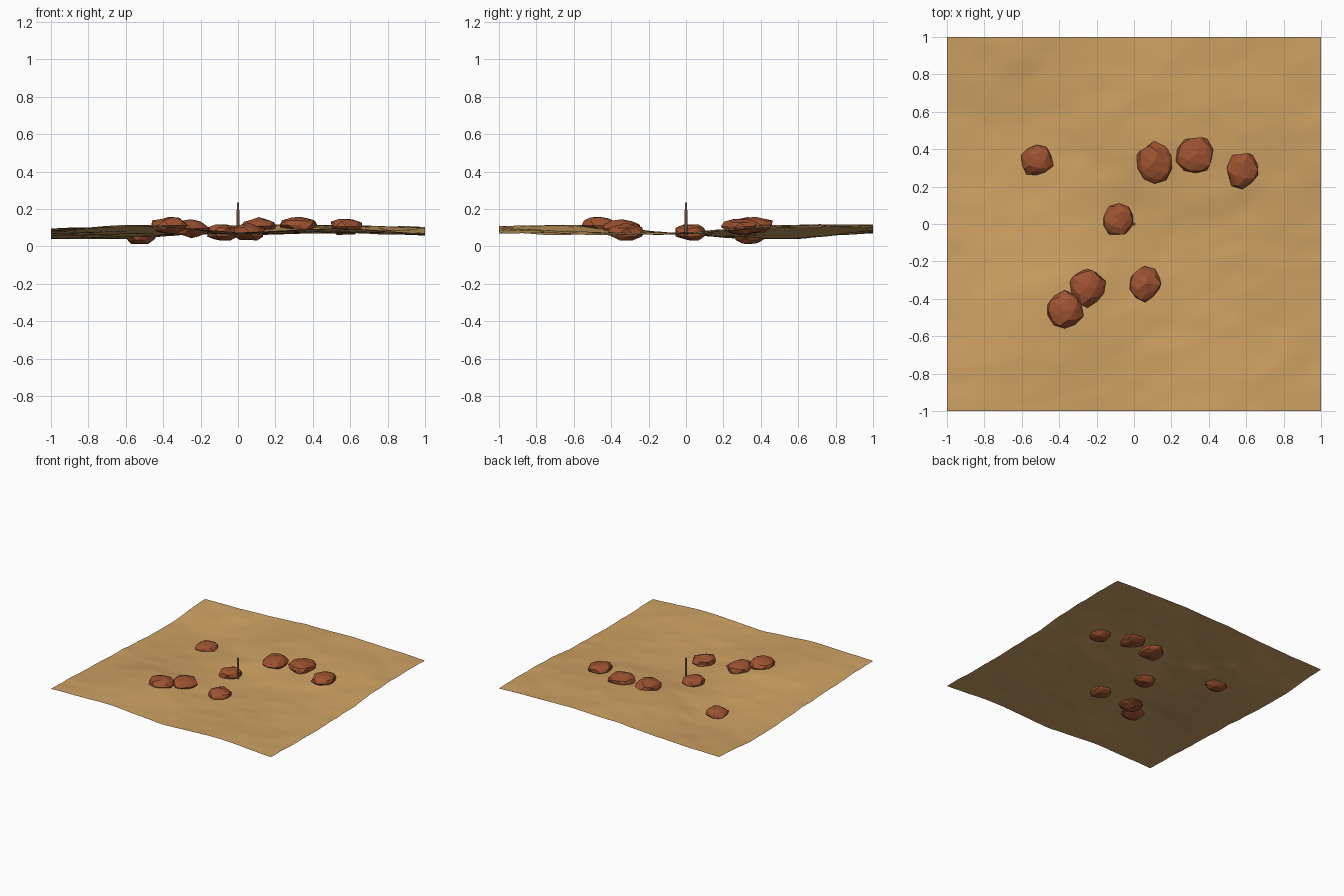
import bpy, bmesh, math, random
from mathutils import Vector, noise

if "Cube" in bpy.data.objects:
    bpy.data.objects.remove(bpy.data.objects["Cube"])


def material(name, color):
    m = bpy.data.materials.new(name)
    m.use_nodes = True
    m.diffuse_color = (*color, 1)
    m.node_tree.nodes["Principled BSDF"].inputs["Base Color"].default_value = (*color, 1)
    return m


sand = material("sand", (0.62, 0.36, 0.125))
rock_brown = material("red brown rock", (0.34, 0.085, 0.03))
wood = material("pale wood", (0.42, 0.27, 0.14))


def make_object(name, bm, mat):
    mesh = bpy.data.meshes.new(name)
    bm.to_mesh(mesh)
    bm.free()
    mesh.materials.append(mat)
    ob = bpy.data.objects.new(name, mesh)
    bpy.context.collection.objects.link(ob)
    return ob


# Broad ground heights, rows from front to back, columns from right to left
HEIGHTS = [
    [.095, .108, .075, .095, .07],
    [.08, .112, .07, .075, .06],
    [.06, .066, .065, .075, .07],
    [.04, .045, .108, .108, .10],
    [.07, .08, .11, .112, .10],
]


def spline(vals, t):
    """Smooth curve through evenly spaced values, t from -1 to 1."""
    s = (t + 1) / 2 * (len(vals) - 1)
    i = min(int(s), len(vals) - 2)
    f = s - i
    a, b, c, d = (vals[min(max(i + k, 0), len(vals) - 1)] for k in (-1, 0, 1, 2))
    return b + f / 2 * (c - a + f * (2*a - 5*b + 4*c - d + f * (3*b - a - 3*c + d)))


def ground(x, y):
    z = spline([spline(row, x) for row in HEIGHTS], y)
    p = Vector((x * 4 + y, y * 6 - x, 2))
    return z + 0.006 * noise.noise(p) + 0.003 * noise.noise(p * 2.2)


# Rolling sand sheet
bm = bmesh.new()
bmesh.ops.create_grid(bm, x_segments=64, y_segments=64, size=1)
for v in bm.verts:
    v.co.z = ground(v.co.x, v.co.y)
for f in bm.faces:
    f.smooth = True
make_object("sand_ground", bm, sand)

# Jagged rocks: x, y, half width, half depth
ROCKS = [
    (-.52, .34, .09, .09), (.11, .33, .10, .11), (.33, .37, .105, .105),
    (.58, .29, .095, .10), (-.08, .02, .088, .088), (-.25, -.34, .10, .105),
    (-.37, -.46, .10, .10), (.06, -.32, .09, .098),
]
random.seed(7)
for i, (x, y, w, d) in enumerate(ROCKS):
    bm = bmesh.new()
    bmesh.ops.create_icosphere(bm, subdivisions=2, radius=1)
    for v in bm.verts:
        r = random.uniform(0.83, 1.08)
        v.co = Vector((v.co.x * w, v.co.y * d, v.co.z * 0.048)) * r
    lift = ground(x, y) + 0.01
    low = min(v.co.z for v in bm.verts)
    bmesh.ops.translate(bm, verts=bm.verts, vec=(x, y, max(lift, -low)))
    make_object(f"rock_{i + 1}", bm, rock_brown)

# Thin upright post in the middle
bm = bmesh.new()
bmesh.ops.create_cone(bm, cap_ends=True, segments=8, radius1=0.009, radius2=0.006, depth=0.175)
bmesh.ops.translate(bm, verts=bm.verts, vec=(0, 0, 0.1475))
make_object("post", bm, wood)
